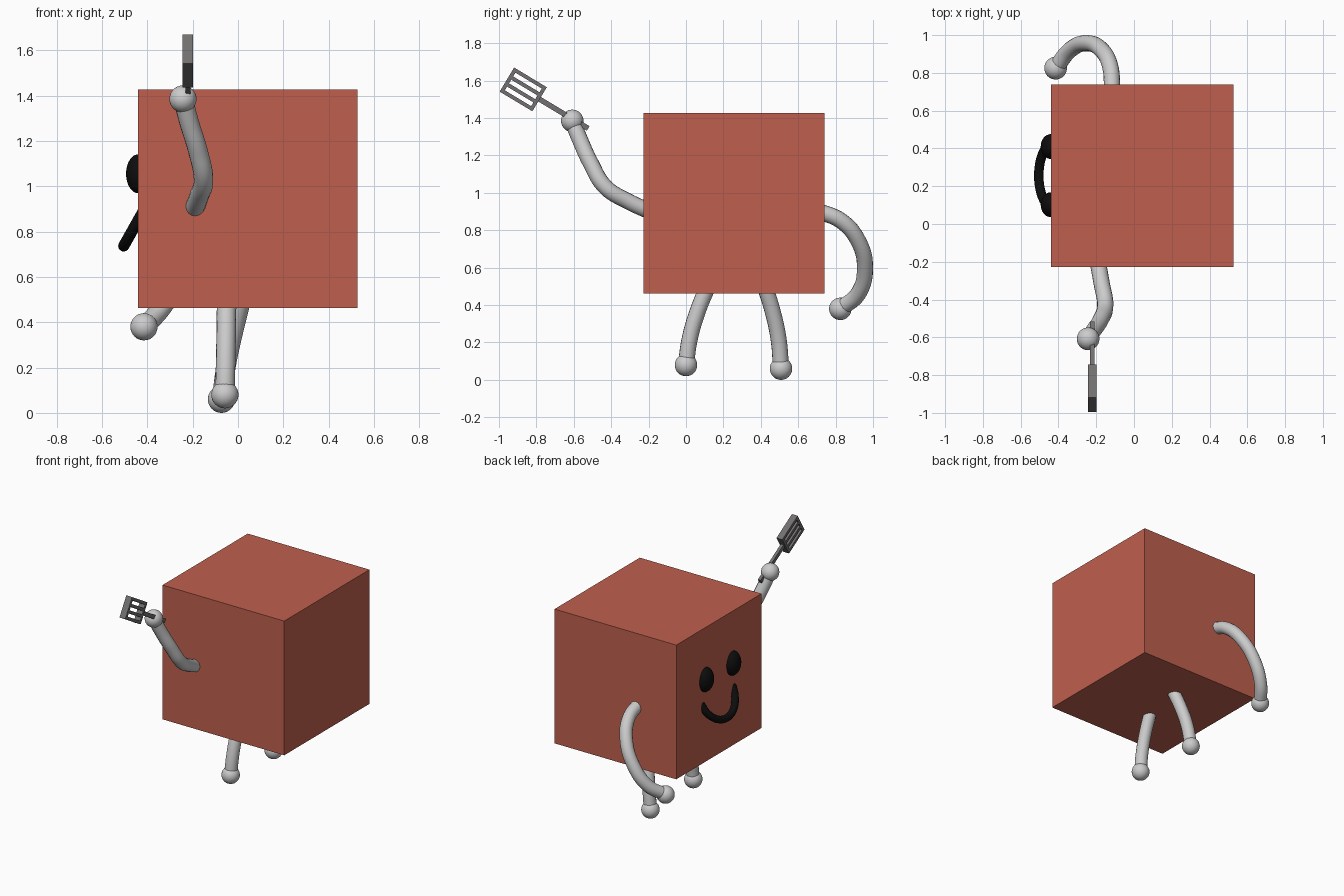
import bpy, bmesh, math
from mathutils import Matrix, Vector

if "Cube" in bpy.data.objects:
    bpy.data.objects.remove(bpy.data.objects["Cube"])


def material(name, color):
    m = bpy.data.materials.new(name)
    m.diffuse_color = (*color, 1)
    m.use_nodes = True
    m.node_tree.nodes["Principled BSDF"].inputs["Base Color"].default_value = m.diffuse_color
    return m


RED = material("brick_red", (0.52, 0.115, 0.075))
BLACK = material("black", (0.004, 0.004, 0.004))
DARK = material("dark_grey", (0.17, 0.16, 0.16))


def finish(name, bm, mat=None, smooth=False):
    mesh = bpy.data.meshes.new(name)
    for f in bm.faces:
        f.smooth = smooth
    bm.to_mesh(mesh)
    bm.free()
    ob = bpy.data.objects.new(name, mesh)
    bpy.context.collection.objects.link(ob)
    if mat:
        mesh.materials.append(mat)
    return ob


def box(bm, center, size):
    bmesh.ops.create_cube(bm, size=1, matrix=Matrix.Translation(center) @ Matrix.Diagonal((*size, 1)))


def ball(name, center, radii, mat=None):
    bm = bmesh.new()
    bmesh.ops.create_uvsphere(bm, u_segments=32, v_segments=16, radius=1,
                              matrix=Matrix.Translation(center) @ Matrix.Diagonal((*radii, 1)))
    return finish(name, bm, mat, True)


def tube(name, points, radius, mat=None):
    cu = bpy.data.curves.new(name, 'CURVE')
    cu.dimensions = '3D'
    cu.bevel_depth = radius
    cu.bevel_resolution = 6
    cu.resolution_u = 8
    cu.use_fill_caps = True
    sp = cu.splines.new('BEZIER')
    sp.bezier_points.add(len(points) - 1)
    for bp, p in zip(sp.bezier_points, points):
        bp.co = p
        bp.handle_left_type = bp.handle_right_type = 'AUTO'
    ob = bpy.data.objects.new(name, cu)
    bpy.context.collection.objects.link(ob)
    if mat:
        cu.materials.append(mat)
    bpy.ops.object.select_all(action='DESELECT')
    ob.select_set(True)
    bpy.context.view_layer.objects.active = ob
    bpy.ops.object.convert(target='MESH')
    bpy.ops.object.shade_smooth_by_angle(angle=math.radians(40))
    return bpy.context.object


# Cube body
bm = bmesh.new()
box(bm, (0.043, 0.256, 0.945), (0.967, 0.967, 0.964))
finish("body", bm, RED)

# Arms and legs, each ending in a ball
limbs = {
    "raised_arm": ("raised_hand", [(-0.195, -0.18, 0.895), (-0.172, -0.31, 0.955), (-0.152, -0.43, 1.03),
                                   (-0.178, -0.51, 1.16), (-0.215, -0.565, 1.28), (-0.243, -0.608, 1.385)]),
    "lowered_arm": ("lowered_hand", [(-0.115, 0.70, 0.905), (-0.125, 0.83, 0.85), (-0.17, 0.92, 0.745),
                                     (-0.25, 0.957, 0.60), (-0.34, 0.92, 0.46), (-0.415, 0.825, 0.38)]),
    "near_leg": ("near_foot", [(-0.05, 0.125, 0.52), (-0.052, 0.06, 0.36), (-0.055, 0.018, 0.21), (-0.058, 0.0, 0.08)]),
    "far_leg": ("far_foot", [(0.02, 0.415, 0.52), (-0.02, 0.465, 0.36), (-0.052, 0.496, 0.21), (-0.073, 0.508, 0.06)]),
}
for name, (end, pts) in limbs.items():
    tube(name, pts, 0.043)
    ball(end, pts[-1], (0.06, 0.06, 0.06))

# Face: eyes and a smile curving out from the side of the cube
for side, y in (("left", 0.41), ("right", 0.102)):
    ball(side + "_eye", (-0.44, y, 1.055), (0.054, 0.066, 0.086), BLACK)
smile = []
for i in range(13):
    a = math.pi * i / 12
    d = math.sin(a)
    smile.append((-0.418 - 0.086 * d, 0.256 + 0.178 * math.cos(a), 0.89 - 0.153 * d))
tube("smile", smile, 0.025, BLACK)

# Slotted spatula: four long bars, two end bars and a handle
bm = bmesh.new()
for i in range(4):
    box(bm, (0, 0, -0.065 + i * 0.13 / 3), (0.046, 0.2, 0.02))
for y in (-0.092, 0.092):
    box(bm, (0, y, 0), (0.046, 0.02, 0.15))
box(bm, (0, 0.25, 0), (0.022, 0.31, 0.028))
bm.transform(Matrix.Translation((-0.221, -0.87, 1.553)) @ Matrix.Rotation(math.radians(-31), 4, 'X'))
finish("spatula", bm, DARK)
